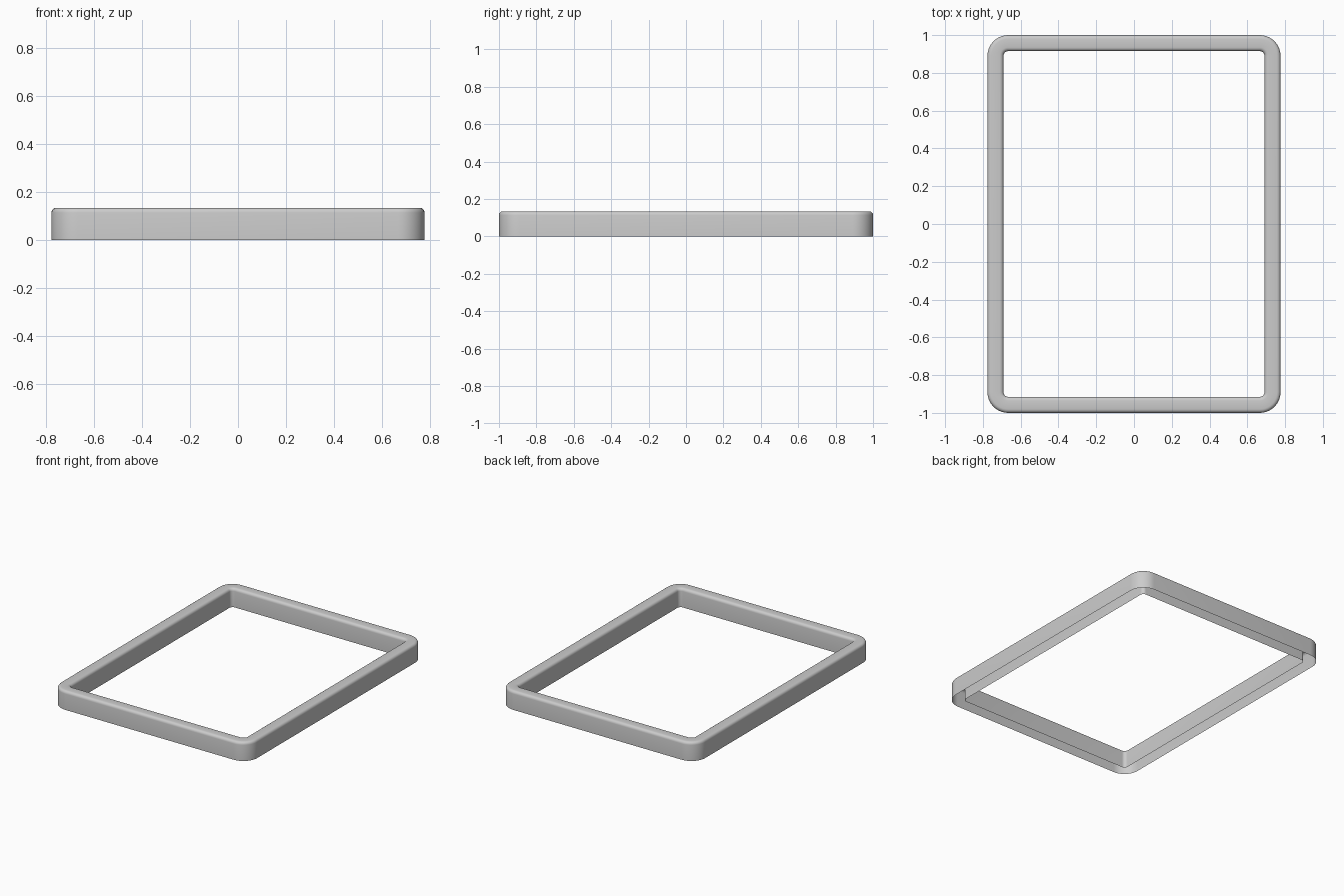
import bpy, bmesh, math

if "Cube" in bpy.data.objects:
    bpy.data.objects.remove(bpy.data.objects["Cube"])

HALF_X, HALF_Y, HEIGHT = 0.776, 1.0, 0.134
WALL, CORNER, FILLET = 0.085, 0.11, 0.02
CORNER_STEPS, FILLET_STEPS = 10, 4


def arc(cx, cy, r, start, end, steps):
    for i in range(steps + 1):
        a = math.radians(start + (end - start) * i / steps)
        yield cx + r * math.cos(a), cy + r * math.sin(a)


# Wall cross-section (inset from outside, height): an upside-down U, open below
top = HEIGHT - FILLET
section = [(0, 0)]
section += arc(FILLET, top, FILLET, 180, 90, FILLET_STEPS)
section += arc(WALL - FILLET, top, FILLET, 90, 0, FILLET_STEPS)
section += [(WALL, 0)]


# Rounded rectangle outline at a given inset from the outside
def outline(inset):
    pts = []
    for k, (sx, sy) in enumerate([(1, 1), (-1, 1), (-1, -1), (1, -1)]):
        pts += arc(sx * (HALF_X - CORNER), sy * (HALF_Y - CORNER),
                   CORNER - inset, k * 90, k * 90 + 90, CORNER_STEPS)
    return pts


# Sweep the section around the outline
bm = bmesh.new()
rings = [[bm.verts.new((x, y, z)) for x, y in outline(inset)] for inset, z in section]
for lower, upper in zip(rings, rings[1:]):
    n = len(lower)
    for i in range(n):
        j = (i + 1) % n
        bm.faces.new((lower[i], lower[j], upper[j], upper[i]))

mesh = bpy.data.meshes.new("rectangular_frame")
bm.to_mesh(mesh)
bm.free()
frame = bpy.data.objects.new("rectangular_frame", mesh)
bpy.context.collection.objects.link(frame)

# Smooth shading
bpy.context.view_layer.objects.active = frame
frame.select_set(True)
bpy.ops.object.shade_smooth_by_angle(angle=math.radians(35))
